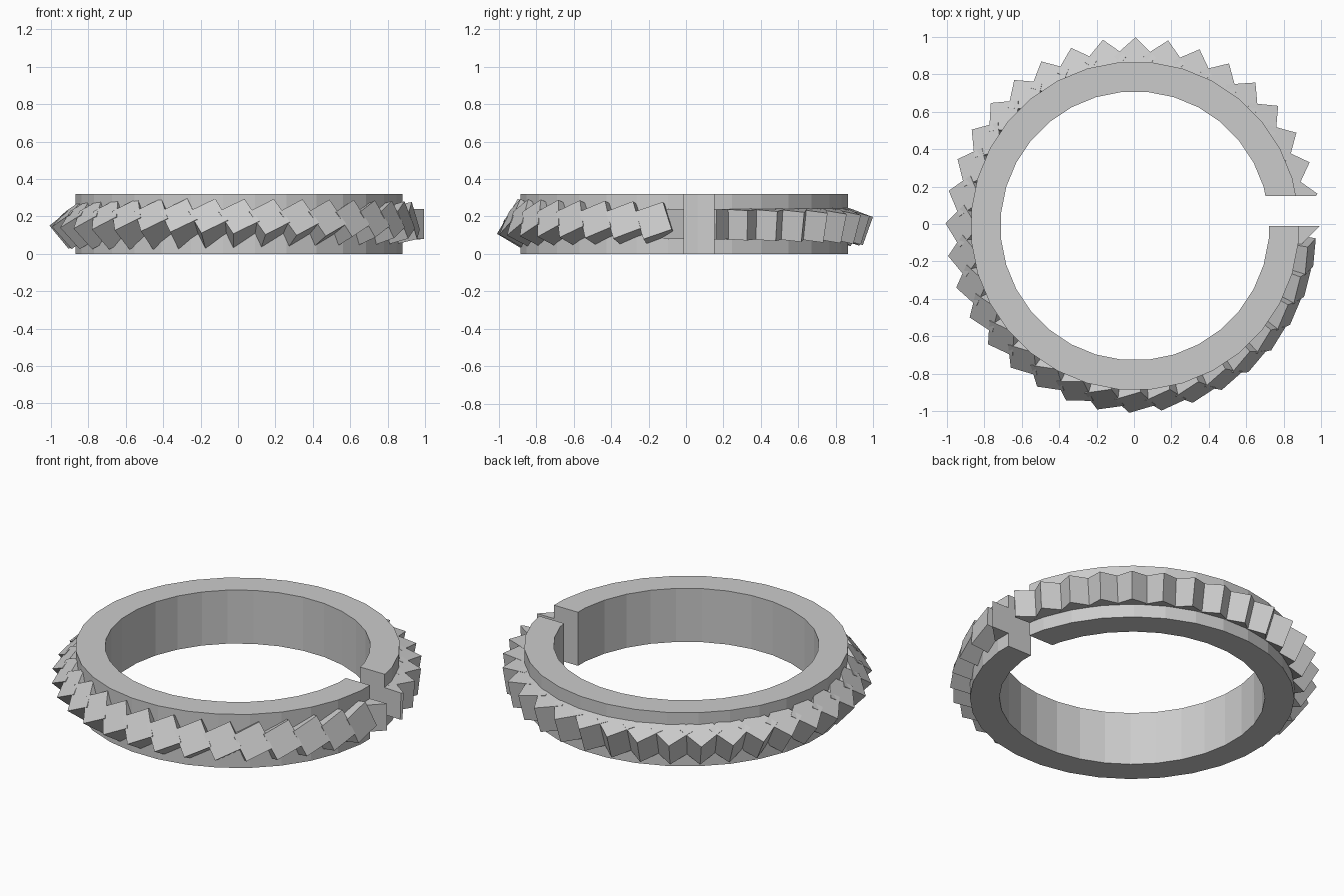
import bpy, bmesh
from math import pi, radians
from mathutils import Matrix, Vector

if "Cube" in bpy.data.objects:
    bpy.data.objects.remove(bpy.data.objects["Cube"], do_unlink=True)

CENTRE = Vector((0.005, -0.01, 0.16))
OUTER, INNER, HEIGHT = 0.879, 0.719, 0.32
SIDES, TEETH, SIZE = 32, 36, 0.16

grey = bpy.data.materials.new("plain_grey")
grey.use_nodes = True
colour = (0.6, 0.6, 0.6, 1)
grey.diffuse_color = colour
grey.node_tree.nodes["Principled BSDF"].inputs["Base Color"].default_value = colour


def add_object(name, bm):
    mesh = bpy.data.meshes.new(name)
    bmesh.ops.recalc_face_normals(bm, faces=bm.faces)
    bm.to_mesh(mesh)
    bm.free()
    mesh.materials.append(grey)
    obj = bpy.data.objects.new(name, mesh)
    bpy.context.collection.objects.link(obj)
    return obj


def add_cube(name, matrix):
    bm = bmesh.new()
    bmesh.ops.create_cube(bm, size=1, matrix=matrix)
    return add_object(name, bm)


def cut(obj, cutter):
    mod = obj.modifiers.new("gap", 'BOOLEAN')
    mod.operation = 'DIFFERENCE'
    mod.solver = 'EXACT'
    mod.object = cutter


# Box that opens the gap in the ring
cutter = add_cube("gap_cutter", Matrix.Translation((0.9, 0.07, 0.16)) @ Matrix.Diagonal((0.8, SIZE, 1, 1)))
cutter.hide_render = True
cutter.hide_set(True)
cutter.display_type = 'WIRE'

# Ring band: a rectangular section spun around the centre
bm = bmesh.new()
start = Matrix.Rotation(pi / SIDES, 3, 'Z')
section = [bm.verts.new(CENTRE + start @ Vector((r, 0, z)))
           for r, z in ((INNER, -HEIGHT / 2), (OUTER, -HEIGHT / 2), (OUTER, HEIGHT / 2), (INNER, HEIGHT / 2))]
edges = [bm.edges.new((section[i], section[(i + 1) % 4])) for i in range(4)]
bmesh.ops.spin(bm, geom=section + edges, cent=CENTRE, axis=(0, 0, 1),
               angle=2 * pi, steps=SIDES, use_merge=True)
bmesh.ops.remove_doubles(bm, verts=bm.verts, dist=0.0001)
cut(add_object("ring_band", bm), cutter)

# Cube teeth, leaning outward and untwisting step by step around the ring
for i in range(TEETH):
    turn = i / TEETH
    lean = radians(79 * turn)
    twist = radians(45 - 27 * turn ** 2)
    matrix = (Matrix.Translation(CENTRE)
              @ Matrix.Rotation(2 * pi * turn, 4, 'Z')
              @ Matrix.Translation((0.875, 0, 0))
              @ Matrix.Rotation(lean, 4, 'Y')
              @ Matrix.Rotation(twist, 4, 'Z')
              @ Matrix.Scale(SIZE, 4))
    tooth = add_cube(f"tooth_{i + 1:02d}", matrix)
    if i < 2:
        cut(tooth, cutter)
